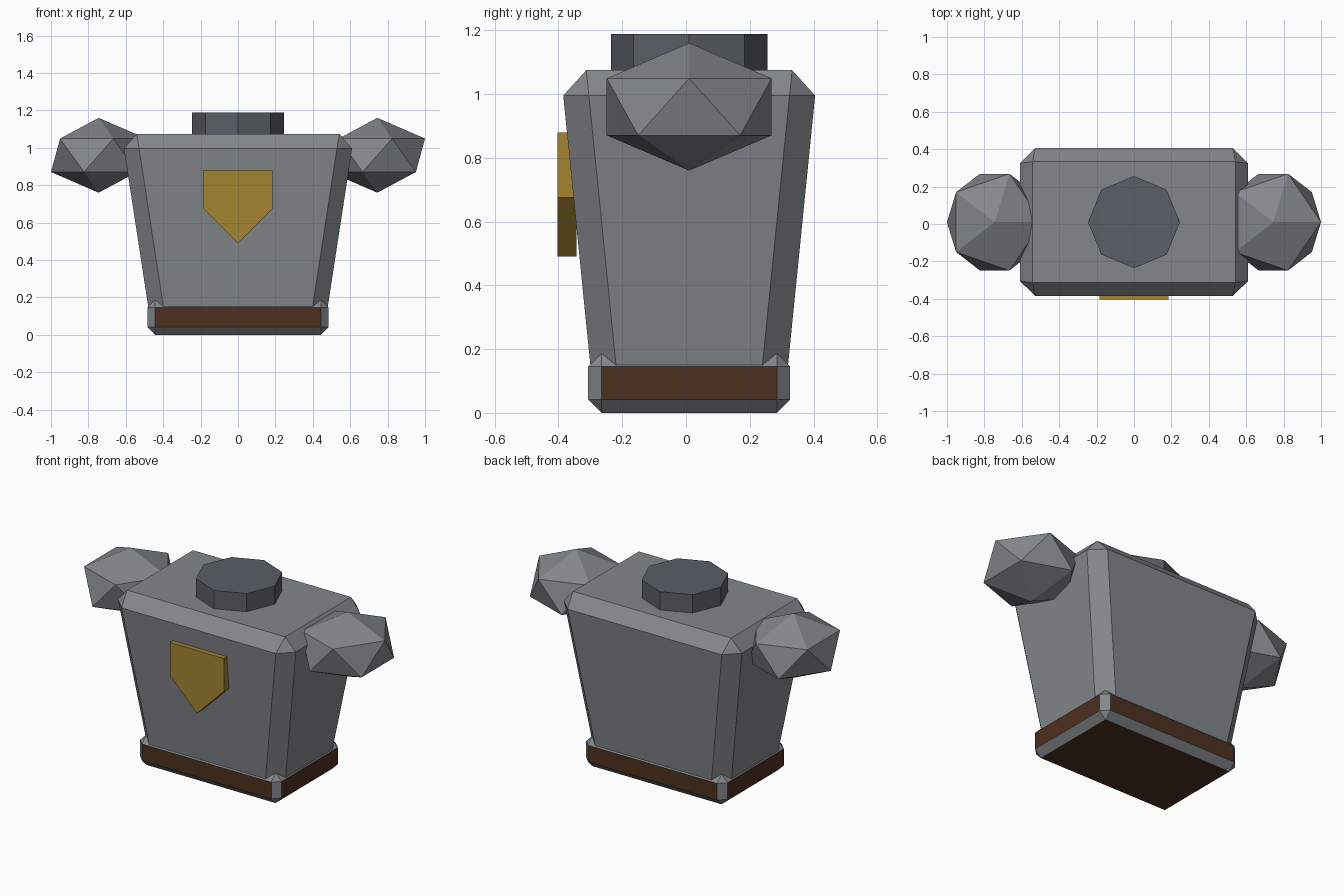
import bpy, bmesh
from mathutils import Matrix

if "Cube" in bpy.data.objects:
    bpy.data.objects.remove(bpy.data.objects["Cube"])

CY = 0.01  # depth centre of the body


def material(name, rgb):
    m = bpy.data.materials.new(name)
    m.diffuse_color = (*rgb, 1)
    m.use_nodes = True
    m.node_tree.nodes["Principled BSDF"].inputs["Base Color"].default_value = m.diffuse_color
    return m


steel = material("steel", (0.23, 0.245, 0.26))
dark = material("dark_steel", (0.1, 0.115, 0.135))
leather = material("leather", (0.075, 0.03, 0.014))
gold = material("gold", (0.36, 0.23, 0.03))


def finish(name, bm, *mats):
    bmesh.ops.recalc_face_normals(bm, faces=bm.faces)
    me = bpy.data.meshes.new(name)
    bm.to_mesh(me)
    bm.free()
    for m in mats:
        me.materials.append(m)
    ob = bpy.data.objects.new(name, me)
    bpy.context.collection.objects.link(ob)
    return ob


def chamfered_box(bottom, top, z0, z1, width):
    """Box with separate bottom/top half sizes and a one-segment bevel."""
    bm = bmesh.new()
    bmesh.ops.create_cube(bm, size=2)
    for v in bm.verts:
        hx, hy = top if v.co.z > 0 else bottom
        v.co = (v.co.x * hx, v.co.y * hy + CY, z1 if v.co.z > 0 else z0)
    bmesh.ops.bevel(bm, geom=bm.edges[:], offset=width, segments=1,
                    affect='EDGES', profile=0.5)
    bm.normal_update()
    return bm


# Tapered breastplate
finish("torso", chamfered_box((0.463, 0.299), (0.622, 0.403), 0.04, 1.075, 0.08), steel)

# Belt: leather flats, steel chamfers
bm = chamfered_box((0.485, 0.317), (0.485, 0.317), 0, 0.187, 0.042)
for f in bm.faces:
    f.material_index = 0 if max(abs(c) for c in f.normal) > 0.99 else 1
finish("belt", bm, leather, steel)

# Octagonal neck collar
bm = bmesh.new()
bmesh.ops.create_cone(bm, cap_ends=True, segments=8, radius1=0.246, radius2=0.246,
                      depth=0.2, matrix=Matrix.Translation((0, CY, 1.088)))
finish("neck_collar", bm, dark)

# Faceted shoulder pads (same orientation on both sides)
for side, x in (("left", -0.745), ("right", 0.745)):
    bm = bmesh.new()
    bmesh.ops.create_icosphere(bm, subdivisions=1, radius=1)
    bmesh.ops.transform(bm, verts=bm.verts, matrix=Matrix.Translation((x, CY, 0.96))
                        @ Matrix.Diagonal((0.285, 0.304, 0.2, 1)))
    finish(side + "_shoulder_pad", bm, steel)

# Shield-shaped chest badge
bm = bmesh.new()
outline = [(-0.185, 0.88), (-0.185, 0.675), (0, 0.49), (0.185, 0.675), (0.185, 0.88)]
face = bm.faces.new([bm.verts.new((x, -0.403, z)) for x, z in outline])
ext = bmesh.ops.extrude_face_region(bm, geom=[face], use_keep_orig=True)
bmesh.ops.translate(bm, vec=(0, 0.06, 0),
                    verts=[g for g in ext["geom"] if isinstance(g, bmesh.types.BMVert)])
finish("chest_badge", bm, gold)
